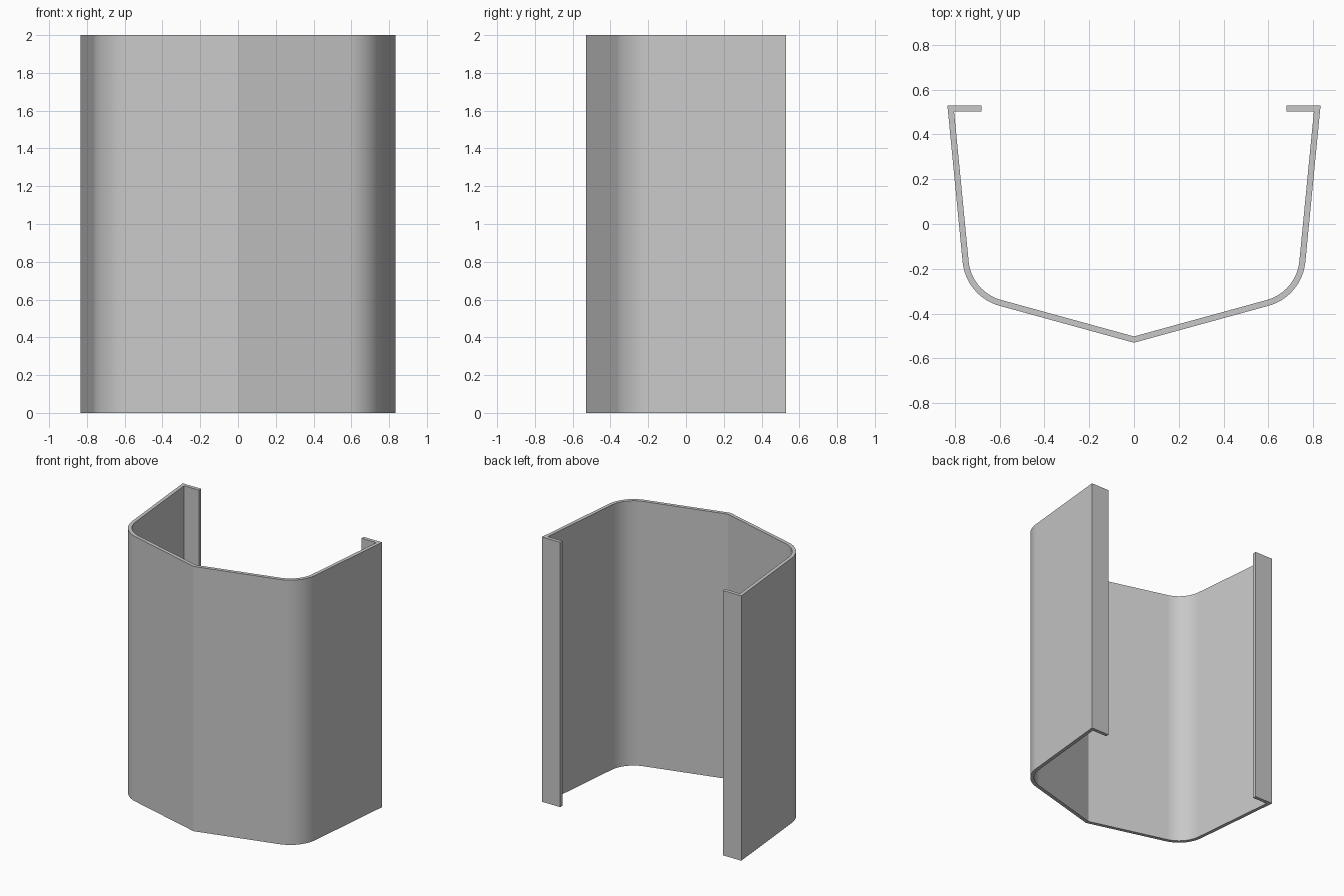
import bpy, bmesh, math
from mathutils import Vector

if "Cube" in bpy.data.objects:
    bpy.data.objects.remove(bpy.data.objects["Cube"], do_unlink=True)

HEIGHT, WALL, RADIUS, STEPS = 2.0, 0.027, 0.225, 16


def fillet(a, corner, b, radius):
    """Points of an arc rounding the corner between a and b."""
    u, v = (a - corner).normalized(), (b - corner).normalized()
    half = u.angle(v) / 2
    centre = corner + (u + v).normalized() * radius / math.sin(half)
    start = corner + u * radius / math.tan(half) - centre
    end = corner + v * radius / math.tan(half) - centre
    return [centre + start.lerp(end, i / STEPS).normalized() * radius
            for i in range(STEPS + 1)]


def offset(path, dist):
    """Mitred copy of an open path, moved to its left."""
    normals = [Vector((a.y - b.y, b.x - a.x)).normalized()
               for a, b in zip(path, path[1:])]
    normals = [normals[0]] + normals + [normals[-1]]
    return [p + (m + n) * dist / (1 + m.dot(n))
            for p, m, n in zip(path, normals, normals[1:])]


# Outer profile: pointed front, rounded corner, flared side, returned lip
apex, corner = Vector((0, -0.53)), Vector((0.75, -0.324))
back, lip = Vector((0.833, 0.53)), Vector((0.68, 0.53))
half = [apex] + fillet(apex, corner, back, RADIUS) + [back, lip]
outer = [Vector((-p.x, p.y)) for p in reversed(half[1:])] + half
inner = offset(outer, WALL)

# Wall strip, extruded upwards
bm = bmesh.new()
rows = [[bm.verts.new((p.x, p.y, 0)) for p in path] for path in (outer, inner)]
for i in range(len(outer) - 1):
    bm.faces.new((rows[0][i], rows[0][i + 1], rows[1][i + 1], rows[1][i]))
grown = bmesh.ops.extrude_face_region(bm, geom=bm.faces[:], use_keep_orig=True)
top = [g for g in grown["geom"] if isinstance(g, bmesh.types.BMVert)]
bmesh.ops.translate(bm, verts=top, vec=(0, 0, HEIGHT))
bmesh.ops.recalc_face_normals(bm, faces=bm.faces[:])
mesh = bpy.data.meshes.new("channel_wall")
bm.to_mesh(mesh)
bm.free()
wall = bpy.data.objects.new("channel_wall", mesh)
bpy.context.collection.objects.link(wall)

# Plain grey finish
grey = bpy.data.materials.new("grey")
grey.use_nodes = True
colour = (0.58, 0.58, 0.58, 1)
grey.diffuse_color = colour
grey.node_tree.nodes["Principled BSDF"].inputs["Base Color"].default_value = colour
mesh.materials.append(grey)

# Smooth bends, crisp folds and flat panels
bpy.ops.object.select_all(action="DESELECT")
wall.select_set(True)
bpy.context.view_layer.objects.active = wall
bpy.ops.object.shade_smooth_by_angle(angle=math.radians(20))
weighted = wall.modifiers.new("flat_panels", "WEIGHTED_NORMAL")
weighted.keep_sharp = True
